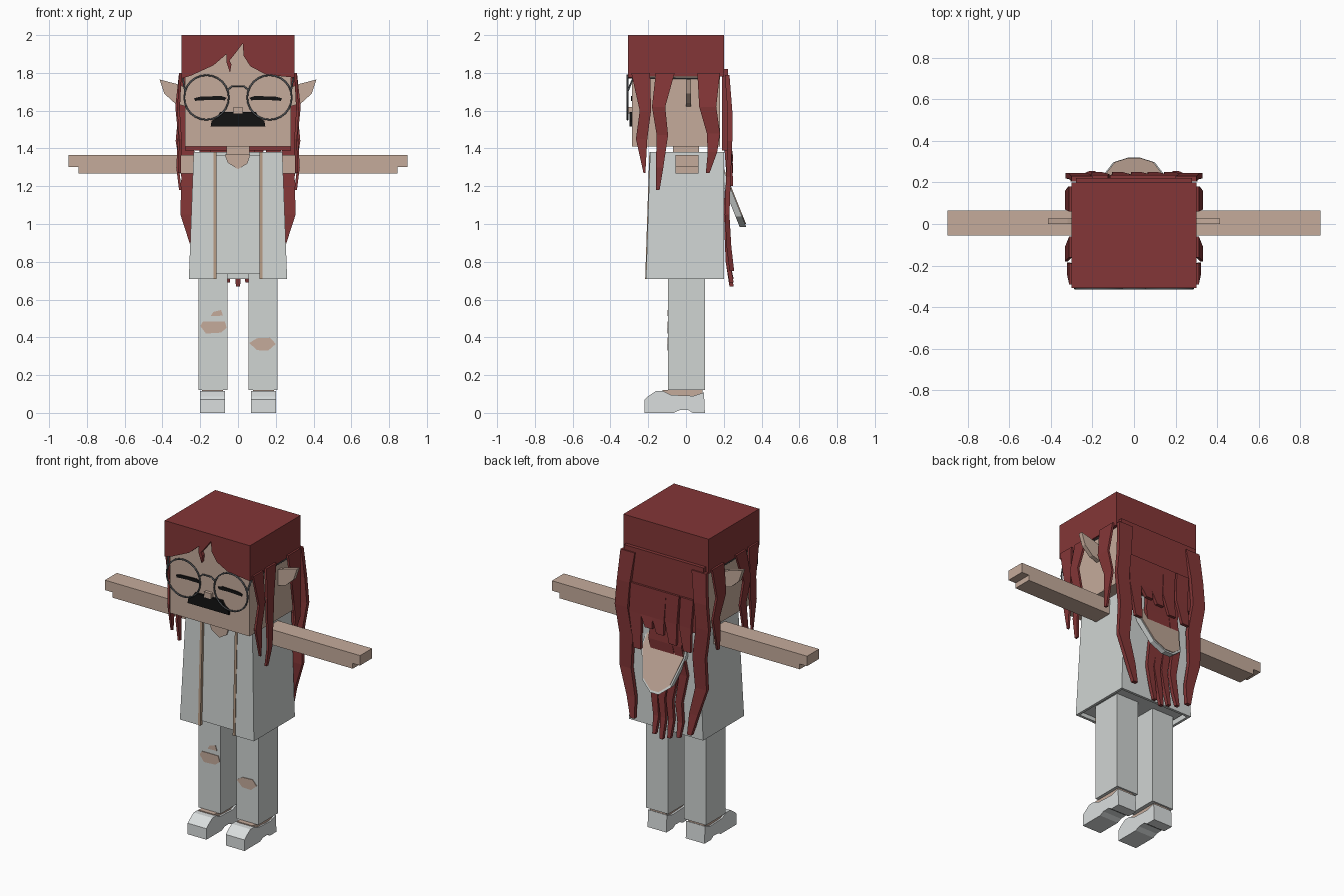
import bpy, bmesh, math
from mathutils import Vector

cube = bpy.data.objects.get("Cube")
if cube:
    bpy.data.objects.remove(cube, do_unlink=True)


def material(name, rgb, rough=0.8):
    m = bpy.data.materials.new(name)
    m.use_nodes = True
    m.diffuse_color = (*rgb, 1)
    bsdf = m.node_tree.nodes["Principled BSDF"]
    bsdf.inputs["Base Color"].default_value = (*rgb, 1)
    bsdf.inputs["Roughness"].default_value = rough
    return m


HAIR = material("hair red", (0.23, 0.037, 0.038))
SKIN = material("skin", (0.56, 0.41, 0.33))
CLOTH = material("pale grey cloth", (0.63, 0.66, 0.65))
SHOE = material("shoe white", (0.70, 0.73, 0.73))
BLACK = material("black", (0.006, 0.006, 0.006))
METAL = material("glasses grey", (0.10, 0.11, 0.12))
TRIM = material("tan trim", (0.47, 0.33, 0.23))


def loft(name, rings, mat):
    """Join equal rings of points into a closed solid."""
    bm = bmesh.new()
    vs = [[bm.verts.new(p) for p in ring] for ring in rings]
    n = len(vs[0])
    for a, b in zip(vs, vs[1:]):
        for i in range(n):
            j = (i + 1) % n
            bm.faces.new((a[i], a[j], b[j], b[i]))
    bm.faces.new(vs[0])
    bm.faces.new(vs[-1])
    bmesh.ops.recalc_face_normals(bm, faces=bm.faces)
    me = bpy.data.meshes.new(name)
    bm.to_mesh(me)
    bm.free()
    me.materials.append(mat)
    ob = bpy.data.objects.new(name, me)
    bpy.context.collection.objects.link(ob)
    return ob


def box(name, x, y, z, mat):
    rings = [[(x[0], y[0], h), (x[1], y[0], h), (x[1], y[1], h), (x[0], y[1], h)] for h in z]
    return loft(name, rings, mat)


def front_plate(name, pts, y0, y1, mat):
    return loft(name, [[(x, y, z) for x, z in pts] for y in (y0, y1)], mat)


def ribbon(name, path, place, thick):
    """Hair strand: path of (across, height, width, outward)."""
    rings = []
    for u, z, w, o in path:
        rings.append([place(u - w / 2, o, z), place(u + w / 2, o, z),
                      place(u + w / 2, o + thick, z), place(u - w / 2, o + thick, z)])
    return loft(name, rings, HAIR)


def tube(name, pts, radius, mat, cyclic=False):
    cu = bpy.data.curves.new(name, "CURVE")
    cu.dimensions = "3D"
    cu.bevel_depth = radius
    cu.bevel_resolution = 1
    sp = cu.splines.new("POLY")
    sp.points.add(len(pts) - 1)
    for p, co in zip(sp.points, pts):
        p.co = (*co, 1)
    sp.use_cyclic_u = cyclic
    cu.materials.append(mat)
    ob = bpy.data.objects.new(name, cu)
    bpy.context.collection.objects.link(ob)


# Head and neck
box("head", (-0.28, 0.28), (-0.285, 0.18), (1.41, 1.96), SKIN)
box("neck", (-0.06, 0.06), (-0.07, 0.07), (1.35, 1.42), SKIN)
box("nose", (-0.025, 0.025), (-0.305, -0.28), (1.585, 1.62), SKIN)

# Hair cap and cut fringe
box("hair_cap", (-0.3, 0.3), (-0.28, 0.2), (1.78, 2), HAIR)
fringe = [(-0.3, 2), (-0.3, 1.77), (-0.25, 1.785), (-0.13, 1.84), (-0.06, 1.90), (-0.062, 1.86),
          (-0.042, 1.80), (-0.035, 1.845), (-0.045, 1.865), (-0.005, 1.915), (0.025, 1.955),
          (0.03, 1.89), (0.065, 1.835), (0.15, 1.79), (0.3, 1.775), (0.3, 2)]
front_plate("hair_fringe", fringe, -0.308, -0.28, HAIR)

# Back hair sheet and long wavy strands
box("back_hair", (-0.28, 0.28), (0.19, 0.222), (1.39, 1.82), HAIR)
at_back = lambda u, o, z: (u, 0.2 + o, z)
long_wave = [(0, 1.45, 0.09, 0), (0.02, 1.28, 0.085, 0.012), (-0.015, 1.1, 0.075, 0),
             (0.015, 0.92, 0.06, 0.005), (0, 0.8, 0.05, 0.01), (0, 0, 0.03, 0.03)]
for i, (x, end) in enumerate([(-0.12, 0.71), (-0.055, 0.69), (0, 0.67), (0.05, 0.69)]):
    path = [(x + u, z or end, w * 0.75, o) for u, z, w, o in long_wave]
    ribbon(f"back_strand_{i + 1}", path, at_back, 0.022)
for i, (x, end) in enumerate([(-0.17, 1.27), (-0.07, 1.29), (0.02, 1.33), (0.1, 1.35), (0.18, 1.2)]):
    path = [(x, 1.6, 0.09, 0.015), (x + 0.01, 1.42, 0.085, 0.02), (x - 0.01, end, 0.05, 0.03)]
    ribbon(f"short_back_strand_{i + 1}", path, at_back, 0.02)
outer_wave = [(0.25, 1.79, 0.1, 0.005), (0.27, 1.6, 0.09, 0.02), (0.285, 1.44, 0.09, 0.02),
              (0.255, 1.25, 0.09, 0.012), (0.265, 1.05, 0.08, 0.005), (0.22, 0.88, 0.06, 0.015),
              (0.2, 0.75, 0.03, 0.03)]

# Side locks
locks = [
    [(-0.24, 1.8, 0.1, 0), (-0.215, 1.6, 0.06, 0.01), (-0.235, 1.45, 0.06, 0), (-0.22, 1.27, 0.01, 0.005)],
    [(-0.11, 1.8, 0.1, 0), (-0.145, 1.62, 0.07, 0.02), (-0.125, 1.47, 0.06, 0.005),
     (-0.14, 1.3, 0.04, 0.015), (-0.15, 1.18, 0.02, 0)],
    [(0.12, 1.8, 0.12, 0), (0.115, 1.62, 0.09, 0.02), (0.145, 1.48, 0.07, 0.005),
     (0.14, 1.38, 0.05, 0.012), (0.115, 1.27, 0.02, 0)],
]
ear = [(0.27, 1.62), (0.335, 1.64), (0.39, 1.69), (0.415, 1.765), (0.32, 1.74), (0.27, 1.72)]
shoe = [(-0.22, 0), (-0.22, 0.07), (-0.2, 0.088), (-0.16, 0.115), (-0.12, 0.115), (-0.08, 0.095),
        (0.04, 0.09), (0.095, 0.108), (0.1, 0), (0.035, 0), (0.01, 0.016), (-0.035, 0.014), (-0.065, 0)]
moustache = [(-0.145, 1.515), (-0.14, 1.545), (-0.115, 1.56), (-0.095, 1.592), (0.095, 1.592),
             (0.115, 1.56), (0.14, 1.545), (0.145, 1.515)]

for s, side in ((-1, "right"), (1, "left")):
    at_side = lambda u, o, z: (s * (0.298 + o), u, z)
    for i, path in enumerate(locks):
        ribbon(f"{side}_lock_{i + 1}", path, at_side, 0.014)
    ribbon(f"{side}_outer_strand", outer_wave, lambda u, o, z: (s * u, 0.2 + o, z), 0.025)
    front_plate(f"{side}_ear", [(s * x, z) for x, z in ear], 0, 0.027, SKIN)

    # Closed eye, lens ring and temple bar
    eye = [(0.06, 1.668), (0.09, 1.678), (0.2, 1.674), (0.232, 1.666), (0.228, 1.652), (0.15, 1.657), (0.07, 1.655)]
    front_plate(f"{side}_eye", [(s * x, z) for x, z in eye], -0.291, -0.283, BLACK)
    ring = [(s * 0.167 + 0.118 * math.cos(a), -0.31, 1.67 + 0.118 * math.sin(a))
            for a in (math.tau * k / 24 for k in range(24))]
    tube(f"{side}_lens_ring", ring, 0.005, METAL, True)
    tube(f"{side}_temple_bar", [(s * 0.28, -0.31, 1.7), (s * 0.292, -0.28, 1.772), (s * 0.292, 0.07, 1.772)],
         0.005, METAL)

    # Arm and narrower hand
    box(f"{side}_arm", sorted((s * 0.2, s * 0.845)), (-0.055, 0.065), (1.268, 1.365), SKIN)
    box(f"{side}_hand", sorted((s * 0.84, s * 0.897)), (-0.055, 0.065), (1.302, 1.365), SKIN)

    # Leg, ankle and shoe
    box(f"{side}_leg", sorted((s * 0.055, s * 0.21)), (-0.095, 0.1), (0.12, 0.8), CLOTH)
    box(f"{side}_ankle", sorted((s * 0.08, s * 0.19)), (-0.125, 0.088), (0.07, 0.121), SKIN)
    loft(f"{side}_shoe", [[(s * x, y, z) for y, z in shoe] for x in (0.068, 0.2)], SHOE)

tube("glasses_bridge", [(-0.055, -0.31, 1.71), (-0.03, -0.31, 1.73), (0.03, -0.31, 1.73), (0.055, -0.31, 1.71)],
     0.005, METAL)
front_plate("moustache", moustache, -0.3, -0.28, BLACK)

# Inner shirt, neckline and open jacket
corner = lambda x, y0, y1, z: [(-x, y0, z), (x, y0, z), (x, y1, z), (-x, y1, z)]
loft("inner_shirt", [corner(0.235, -0.198, 0.185, 0.735), corner(0.215, -0.178, 0.185, 1.365)], CLOTH)
neckline = [(-0.07, 1.368), (-0.055, 1.325), (0, 1.29), (0.05, 1.32), (0.065, 1.368)]
front_plate("neckline", neckline, -0.188, -0.17, SKIN)


def jacket_ring(x, y, z, t=0.016):
    e, b = 0.12, 0.2
    return [(-e, y, z), (-x, y, z), (-x, b, z), (x, b, z), (x, y, z), (e, y, z), (e, y + t, z),
            (x - t, y + t, z), (x - t, b - t, z), (t - x, b - t, z), (t - x, y + t, z), (-e, y + t, z)]


loft("jacket", [jacket_ring(0.26, -0.212, 0.71), jacket_ring(0.235, -0.19, 1.38)], CLOTH)
for side, x in (("right", -0.122), ("left", 0.122)):
    trim = [corner(0.008, y, y + 0.022, z) for y, z in ((-0.216, 0.71), (-0.194, 1.38))]
    ob = loft(f"{side}_jacket_trim", trim, TRIM)
    ob.location.x = x

# Hood hanging at the back with a lighter lining
hood = [(-0.13, 1.36), (-0.155, 1.22), (-0.1, 1.04), (-0.03, 0.985),
        (0.03, 0.985), (0.1, 1.04), (0.155, 1.22), (0.13, 1.36)]
slope = lambda z: 0.205 + (1.27 - z) * 0.4


def hood_ring(scale, off):
    pts = [Vector((x * scale, 0, 1.2 + (z - 1.2) * scale)) for x, z in hood]
    return [(p.x, slope(p.z) + off, p.z) for p in pts]


loft("hood", [hood_ring(1, -0.035), hood_ring(1, 0)], CLOTH)
loft("hood_lining", [hood_ring(0.93, -0.004), hood_ring(0.93, 0.005)], SKIN)

# Torn trouser patches
tears = {
    "right_knee_tear": [(-0.2, 0.46), (-0.185, 0.485), (-0.07, 0.485), (-0.06, 0.45), (-0.09, 0.425), (-0.17, 0.42)],
    "right_small_tear": [(-0.145, 0.512), (-0.13, 0.535), (-0.09, 0.545), (-0.08, 0.515)],
    "left_knee_tear": [(0.06, 0.37), (0.1, 0.395), (0.17, 0.398), (0.2, 0.365), (0.16, 0.33), (0.1, 0.332)],
}
for name, pts in tears.items():
    front_plate(name, pts, -0.099, -0.092, SKIN)
